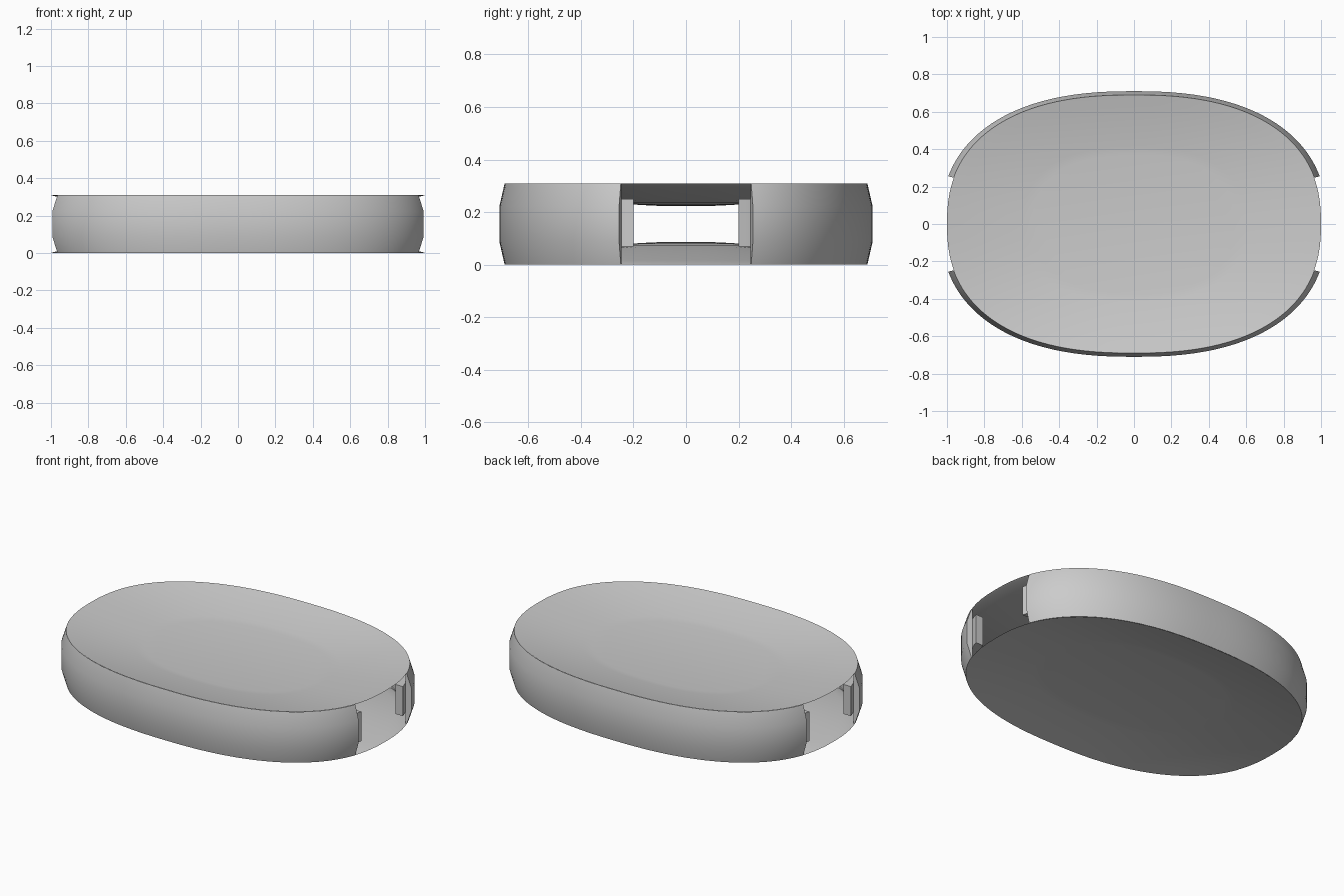
import bpy, bmesh, math

if "Cube" in bpy.data.objects:
    bpy.data.objects.remove(bpy.data.objects["Cube"])

A, B, N, H = 1.0, 0.689, 2.4, 0.31   # oval half sizes, squareness, total height

grey = bpy.data.materials.new("grey")
grey.diffuse_color = (0.6, 0.6, 0.6, 1)
grey.use_nodes = True
grey.node_tree.nodes["Principled BSDF"].inputs["Base Color"].default_value = grey.diffuse_color


def oval(t):
    """Point and outward normal on the rounded oval at parameter t."""
    c, s = math.cos(t), math.sin(t)
    x = math.copysign(abs(c) ** (2 / N), c)
    y = math.copysign(abs(s) ** (2 / N), s)
    nx = math.copysign(abs(x) ** (N - 1), x) / A
    ny = math.copysign(abs(y) ** (N - 1), y) / B
    l = math.hypot(nx, ny)
    return A * x, B * y, nx / l, ny / l


def finish(bm, name):
    bmesh.ops.recalc_face_normals(bm, faces=bm.faces)
    me = bpy.data.meshes.new(name)
    bm.to_mesh(me)
    bm.free()
    me.materials.append(grey)
    ob = bpy.data.objects.new(name, me)
    bpy.context.collection.objects.link(ob)
    bpy.ops.object.select_all(action='DESELECT')
    ob.select_set(True)
    bpy.context.view_layer.objects.active = ob
    bpy.ops.object.shade_smooth_by_angle(angle=math.radians(25))


def bowl(r):
    return 0.225 + 0.085 * r * r


def plate(name, flip):
    """Thin oval bowl with a flat filled middle on its outer side."""
    radii = (0.54, 0.6, 0.68, 0.76, 0.84, 0.92, 1.0)
    outer = [(r, bowl(r)) for r in radii]
    inner = [(r, bowl(r) - 0.003)
             for r in (0.985, 0.92, 0.84, 0.76, 0.68, 0.6, 0.5, 0.4, 0.3, 0.2, 0.1)]
    bm = bmesh.new()
    seg = 96
    rings = []
    for r, z in outer + inner:
        ring = []
        for i in range(seg):
            x, y, _, _ = oval(2 * math.pi * i / seg)
            ring.append(bm.verts.new((x * r, y * r, H - z if flip else z)))
        rings.append(ring)
    for a, b in zip(rings, rings[1:]):
        for i in range(seg):
            j = (i + 1) % seg
            bm.faces.new((a[i], a[j], b[j], b[i]))
    bm.faces.new(rings[0])
    bm.faces.new(rings[-1])
    finish(bm, name)


def sweep(name, section, side, start, widen=1.0, square_ends=False):
    """Sweep a section of (outward offset, height) along half the oval."""
    steps = 72
    bm = bmesh.new()
    rings = []
    for i in range(steps + 1):
        x, y, nx, ny = oval(start + (math.pi - 2 * start) * i / steps)
        if square_ends and i in (0, steps):
            nx, ny = math.copysign(1, x), 0
        rings.append([bm.verts.new((x + nx * o * widen, side * (y + ny * o), z))
                      for o, z in section])
    k = len(section)
    for a, b in zip(rings, rings[1:]):
        for i in range(k):
            j = (i + 1) % k
            bm.faces.new((a[i], a[j], b[j], b[i]))
    bm.faces.new(rings[0])
    bm.faces.new(rings[-1])
    finish(bm, name)


# top and bottom plates
plate("top_plate", False)
plate("bottom_plate", True)

# thin bevelled outer walls and the liners behind them, open at both ends
bevel = [(0.001, H), (0.021, 0.222)]
shell = bevel + [(o, H - z) for o, z in reversed(bevel)] + [(-0.004, 0.004), (-0.004, H - 0.004)]
liner = [(-0.006, 0.25), (-0.006, 0.07), (-0.055, 0.07), (-0.055, 0.25)]
for label, side in (("front", -1), ("back", 1)):
    sweep(label + "_wall", shell, side, 0.297, widen=1.5)
    sweep(label + "_liner", liner, side, 0.228, square_ends=True)
